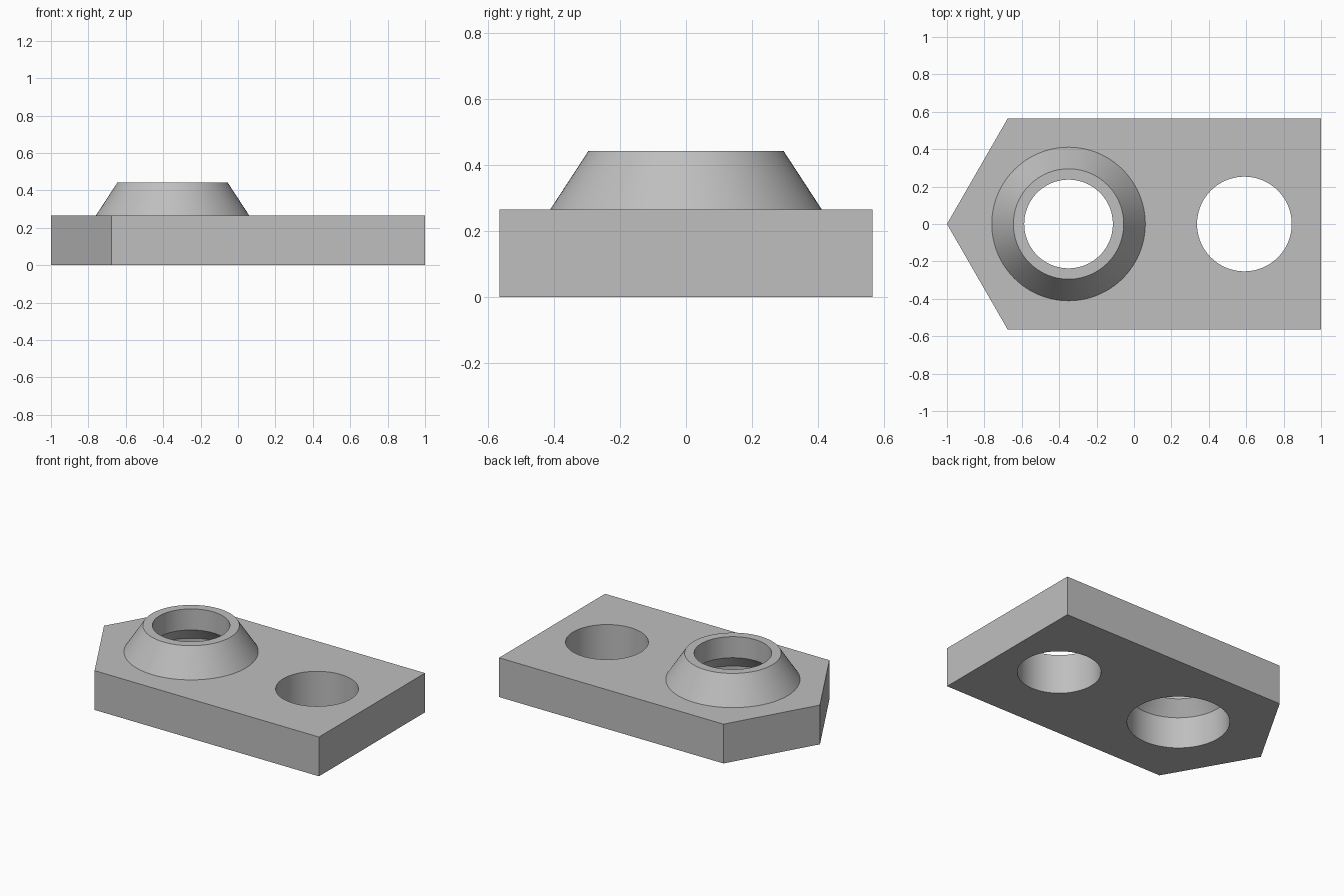
import bpy
import bmesh
import math

cube = bpy.data.objects.get("Cube")
if cube:
    bpy.data.objects.remove(cube, do_unlink=True)

SEGMENTS = 96
PLATE_TOP = 0.265
BOSS_TOP = 0.442
BOSS_X = -0.35
HOLE_X = 0.59

# One plain grey for the whole part
grey = bpy.data.materials.new("plain grey")
grey.use_nodes = True
colour = (0.52, 0.52, 0.52, 1)
grey.diffuse_color = colour
grey.node_tree.nodes["Principled BSDF"].inputs["Base Color"].default_value = colour


def make_object(name, bm):
    bmesh.ops.recalc_face_normals(bm, faces=bm.faces)
    mesh = bpy.data.meshes.new(name)
    bm.to_mesh(mesh)
    bm.free()
    mesh.materials.append(grey)
    obj = bpy.data.objects.new(name, mesh)
    bpy.context.collection.objects.link(obj)
    return obj


def turned_solid(name, x, profile):
    """Closed solid of revolution from (radius, height) pairs."""
    bm = bmesh.new()
    rings = []
    for r, z in profile:
        angles = [2 * math.pi * i / SEGMENTS for i in range(SEGMENTS)]
        rings.append([bm.verts.new((x + r * math.cos(a), r * math.sin(a), z)) for a in angles])
    for low, high in zip(rings, rings[1:]):
        for i in range(SEGMENTS):
            j = (i + 1) % SEGMENTS
            bm.faces.new((low[i], low[j], high[j], high[i]))
    bm.faces.new(rings[0])
    bm.faces.new(rings[-1])
    return make_object(name, bm)


def combine(target, tool, operation):
    """Apply a boolean and discard the tool."""
    tool.hide_render = True
    mod = target.modifiers.new(tool.name, "BOOLEAN")
    mod.operation = operation
    mod.solver = "EXACT"
    mod.object = tool
    bpy.context.view_layer.objects.active = target
    bpy.ops.object.modifier_apply(modifier=mod.name)
    bpy.data.objects.remove(tool, do_unlink=True)


# Plate with a pointed end
bm = bmesh.new()
outline = [(-1, 0), (-0.675, -0.565), (1, -0.565), (1, 0.565), (-0.675, 0.565)]
base = bm.faces.new([bm.verts.new((x, y, 0)) for x, y in outline])
lifted = bmesh.ops.extrude_face_region(bm, geom=[base], use_keep_orig=True)
top = [v for v in lifted["geom"] if isinstance(v, bmesh.types.BMVert)]
bmesh.ops.translate(bm, verts=top, vec=(0, 0, PLATE_TOP))
plate = make_object("bored_plate", bm)

# Tapered boss, sunk into the plate along its slope
boss = turned_solid("tapered_boss", BOSS_X, [(0.453, 0.2), (0.295, BOSS_TOP)])
combine(plate, boss, "UNION")

# Bore through the boss: wide below, narrowing to the mouth
bore = turned_solid("boss_bore", BOSS_X,
                    [(0.31, -0.1), (0.31, 0.21), (0.237, 0.3), (0.237, 0.6)])
combine(plate, bore, "DIFFERENCE")

# Straight hole through the plate
hole = turned_solid("plate_hole", HOLE_X, [(0.253, -0.1), (0.253, 0.6)])
combine(plate, hole, "DIFFERENCE")

# Smooth round walls, sharp edges kept
bpy.ops.object.select_all(action="DESELECT")
plate.select_set(True)
bpy.context.view_layer.objects.active = plate
bpy.ops.object.shade_smooth_by_angle(angle=math.radians(30))
